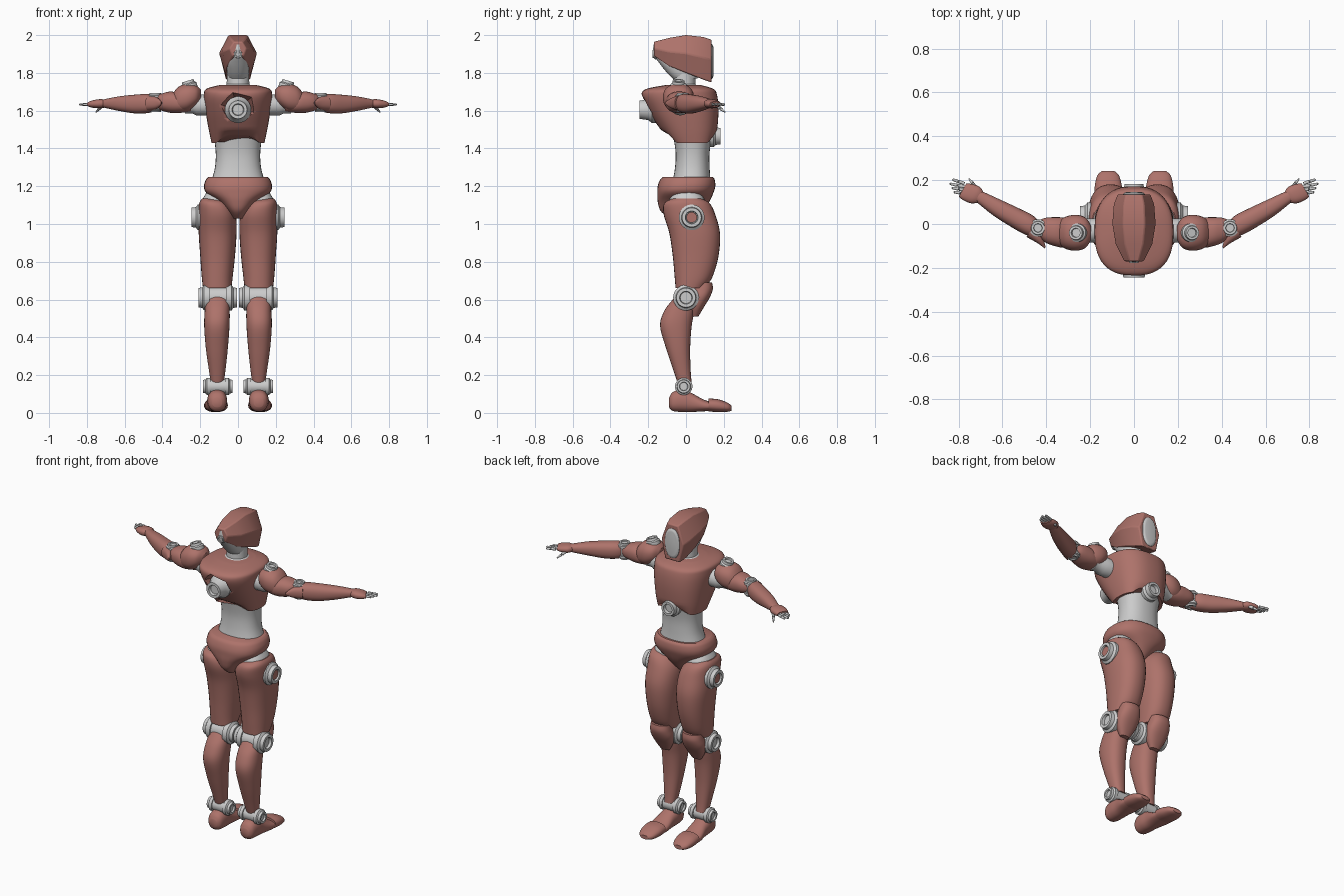
import bpy, bmesh, math
from mathutils import Vector as V

red = bpy.data.materials.new("shell_red")
red.diffuse_color = (0.42, 0.17, 0.145, 1)
X, Y, Z = V((1, 0, 0)), V((0, 1, 0)), V((0, 0, 1))


def make(name, bm, mat=None, mirror=False, angle=40):
    bmesh.ops.recalc_face_normals(bm, faces=bm.faces)
    me = bpy.data.meshes.new(name)
    bm.to_mesh(me)
    bm.free()
    ob = bpy.data.objects.new(name, me)
    bpy.context.collection.objects.link(ob)
    if mat:
        me.materials.append(mat)
    bpy.ops.object.select_all(action='DESELECT')
    ob.select_set(True)
    bpy.context.view_layer.objects.active = ob
    bpy.ops.object.shade_smooth_by_angle(angle=math.radians(angle))
    if mirror:
        ob.modifiers.new("mirror", 'MIRROR').use_mirror_merge = False
    return ob


def skin(rings):
    """Join rings of points into a closed tube."""
    bm = bmesh.new()
    vs = [[bm.verts.new(p) for p in r] for r in rings]
    n = len(vs[0])
    for a, b in zip(vs, vs[1:]):
        for i in range(n):
            bm.faces.new((a[i], a[(i + 1) % n], b[(i + 1) % n], b[i]))
    bm.faces.new(vs[0])
    bm.faces.new(vs[-1])
    return bm


def loft(name, secs, u=X, v=Y, mat=None, mirror=False, p=2.3, seg=32, steps=5, warp=None):
    """Smooth body through sections (x, y, z, radius_u, radius_v)."""
    k = [V(s) for s in secs]
    k = [k[0]] + k + [k[-1]]
    out = []
    for i in range(1, len(k) - 2):
        a, b, c, d = k[i - 1:i + 3]
        for j in range(steps + (i == len(k) - 3)):
            t = j / steps
            out.append(0.5 * (2 * b + (c - a) * t + (2 * a - 5 * b + 4 * c - d) * t * t
                              + (3 * b - a - 3 * c + d) * t ** 3))
    rings = []
    for s in out:
        ring = []
        for i in range(seg):
            w = 2 * math.pi * i / seg
            c, d = math.cos(w), math.sin(w)
            q = (V(s[:3]) + u * s[3] * math.copysign(abs(c) ** (2 / p), c)
                 + v * s[4] * math.copysign(abs(d) ** (2 / p), d))
            ring.append(warp(q) if warp else q)
        rings.append(ring)
    return make(name, skin(rings), mat, mirror)


def upright(name, rows, **kw):
    """Vertical loft from rows (z, centre_x, half_x, y_min, y_max)."""
    return loft(name, [(cx, (a + b) / 2, z, rx, (b - a) / 2) for z, cx, rx, a, b in rows], **kw)


def lathe(name, at, axis, prof, mat=None, mirror=False, seg=32):
    """Turned part: profile of (radius, distance along axis)."""
    axis = V(axis).normalized()
    u = axis.orthogonal().normalized()
    v = axis.cross(u)
    rings = [[V(at) + axis * h + (u * math.cos(2 * math.pi * i / seg) + v * math.sin(2 * math.pi * i / seg)) * r
              for i in range(seg)] for r, h in prof]
    return make(name, skin(rings), mat, mirror, 30)


def cap(r, a, b):
    """Stepped joint cap from a to b with a dished centre."""
    d = b - a
    return [(r, a), (r, a + .5 * d), (.8 * r, a + .65 * d), (.75 * r, b),
            (.5 * r, b), (.45 * r, b - .25 * d), (.001, b - .25 * d)]


def barrel(r, h, e):
    """Symmetric joint barrel: waist radius r, end caps e long."""
    half = cap(r, h - e, h)
    return [(q, -t) for q, t in reversed(half)] + [(r * .85, e - h), (r * .85, h - e)] + half


# Helmet: faceted hood, open behind, flat at the face
hood = []
for y, top, bot, w in [(-.17, 1.965, 1.89, .045), (-.09, 1.985, 1.835, .085), (0, 2.0, 1.80, .1),
                       (.09, 1.99, 1.765, .093), (.135, 1.975, 1.75, .075)]:
    m = bot + (top - bot) * .52
    hood.append([V((.5 * w, y, top)), V((w, y, m)), V((.68 * w, y, bot)),
                 V((-.68 * w, y, bot)), V((-w, y, m)), V((-.5 * w, y, top))])
helmet = make("helmet", skin(hood), red, angle=28)
bev = helmet.modifiers.new("bevel", 'BEVEL')
bev.width, bev.segments = .006, 2
loft("face_plate", [(0, .1, 1.86, .05, .092), (0, .137, 1.86, .05, .092), (0, .145, 1.86, .035, .075)], X, Z, steps=2)
upright("inner_head", [(1.77, 0, .05, -.07, .06), (1.80, 0, .058, -.10, .06), (1.85, 0, .06, -.14, .03),
                       (1.90, 0, .045, -.172, 0), (1.95, 0, .025, -.172, 0)])
lathe("head_port", (0, -.15, 1.9), -Y, cap(.028, 0, .028))
lathe("neck", (0, -.01, 1.69), Z, [(.075, 0), (.075, .04), (.06, .05), (.058, .12)])


# Chest shell with arched lower hem and a recess around the rear port
def hem(q):
    k = max(0, 1 - (abs(q.x) / .11) ** 4) * max(0, (1.5 - q.z) / .07)
    return q + Z * .04 * k


chest = upright("chest_shell", [(1.43, 0, .14, -.085, .15), (1.5, 0, .155, -.135, .165),
                                (1.6, 0, .172, -.2, .172), (1.68, 0, .18, -.235, .165),
                                (1.715, 0, .168, -.21, .145), (1.735, 0, .1, -.11, .08)],
                mat=red, p=2.5, warp=hem, seg=48)
cut = lathe("recess_cutter", (0, -.13, 1.61), -Y, [(.07, 0), (.12, .15)], seg=6)
cut.scale.z = .85
cut.location.z = 1.61 * .15
cut.hide_render = True
cut.hide_set(True)
bo = chest.modifiers.new("recess", 'BOOLEAN')
bo.object, bo.operation = cut, 'DIFFERENCE'
lathe("rear_port", (0, -.1, 1.605), -Y, [(.07, 0), (.07, .08), (.055, .1), (.048, .145), (.032, .145),
                                         (.028, .13), (.001, .13)])
lathe("front_port", (0, .11, 1.465), Y, cap(.058, 0, .072))

# Waist and pelvis
upright("waist", [(1.23, 0, .14, -.07, .13), (1.30, 0, .122, -.058, .125), (1.38, 0, .118, -.055, .125),
                  (1.48, 0, .13, -.07, .14)])
upright("pelvis", [(1.03, 0, .025, -.09, .05), (1.07, 0, .055, -.135, .09), (1.12, 0, .105, -.15, .125),
                   (1.165, 0, .168, -.152, .145), (1.20, 0, .18, -.15, .155), (1.235, 0, .17, -.137, .152),
                   (1.25, 0, .155, -.12, .14)], mat=red, p=2.4)

# Legs
R = dict(mat=red, mirror=True)
upright("hip_ball", [(1.06, .11, .07, -.07, .08), (1.12, .11, .08, -.09, .1), (1.17, .11, .055, -.06, .07)], mirror=True)
upright("thigh", [(.66, .11, .075, -.055, .1), (.72, .11, .082, -.06, .14), (.83, .108, .092, -.07, .172),
                  (.95, .108, .1, -.088, .18), (1.05, .11, .098, -.118, .155), (1.11, .125, .08, -.115, .125),
                  (1.135, .14, .05, -.07, .08)], **R)
upright("knee_guard", [(.51, .11, .03, .03, .065), (.56, .11, .058, .02, .095), (.61, .11, .07, .02, .125),
                       (.655, .11, .065, .03, .142), (.69, .11, .06, .04, .138)], **R)
lathe("hip_joint", (.18, .03, 1.035), X, cap(.068, 0, .066), mirror=True)
lathe("hip_joint_pin", (.2, .03, 1.035), X, [(.028, 0), (.028, .038)], red, True)
lathe("knee_joint", (.107, 0, .61), X, barrel(.068, .103, .06), mirror=True)
upright("calf", [(.16, .11, .035, -.045, .03), (.22, .11, .043, -.065, .025), (.34, .112, .058, -.105, .022),
                 (.46, .112, .067, -.137, .03), (.54, .11, .066, -.115, .045), (.6, .109, .06, -.07, .05),
                 (.63, .109, .045, -.04, .045)], **R)
lathe("ankle_joint", (.107, -.012, .14), X, barrel(.046, .078, .04), mirror=True)
loft("foot", [(.11, -.09, .055, .025, .025), (.11, -.07, .06, .045, .05), (.11, -.02, .065, .052, .06),
              (.112, .03, .055, .052, .05), (.115, .09, .04, .06, .032), (.116, .13, .035, .06, .024)], X, Z, **R)
loft("toe_cap", [(.116, .12, .042, .062, .034), (.117, .17, .038, .062, .034), (.118, .22, .03, .05, .024),
                 (.118, .242, .024, .028, .012)], X, Z, **R)

# Arms
N = V((-.5, .86, 0))
lathe("shoulder_joint", (.14, -.03, 1.63), X, [(.055, 0), (.055, .08), (.045, .1), (.045, .14)], mirror=True)
loft("shoulder_guard", [(.195, -.04, 1.685, .03, .025), (.22, -.04, 1.68, .068, .052), (.265, -.04, 1.67, .082, .072),
                        (.315, -.04, 1.66, .072, .066), (.35, -.04, 1.645, .045, .04)], Y, Z, **R)
loft("upper_arm", [(.25, -.04, 1.63, .05, .035), (.31, -.04, 1.64, .068, .052), (.36, -.035, 1.645, .066, .056),
                   (.405, -.028, 1.645, .056, .045), (.435, -.02, 1.645, .035, .035)], Y, Z, **R)
lathe("shoulder_cap", (.255, -.04, 1.72), (.3, 0, 1), cap(.042, 0, .04), mirror=True)
lathe("elbow_joint", (.438, -.018, 1.643), Z, barrel(.04, .05, .025), mirror=True)
loft("elbow_fin", [(.405, -.108, 1.64, .004, .006), (.43, -.068, 1.64, .022, .03), (.47, -.025, 1.64, .04, .042)],
     N, Z, **R)
loft("forearm", [(.425, -.045, 1.64, .025, .035), (.475, -.008, 1.638, .046, .05), (.54, .028, 1.635, .046, .05),
                 (.62, .072, 1.637, .04, .04), (.69, .115, 1.638, .03, .026), (.715, .13, 1.638, .025, .02)],
     N, Z, **R)
loft("hand", [(.70, .12, 1.638, .028, .018), (.725, .132, 1.637, .043, .024), (.76, .146, 1.635, .042, .021),
              (.782, .155, 1.634, .034, .014)], N, Z, **R)

# Fingers: two grey segments each, plus a drooping thumb
for i in range(4):
    a = V((.792 - .014 * abs(i - 1.2) + .004 * (2 - i), .185 - .016 * i, 1.634))
    tip = V((.85 - .007 * (3 - i) * (i == 0) - .009 * i, .203 - .019 * i, 1.632))
    a.x = .765 + .004 * (2 - i)
    d = tip - a
    L = d.length
    lathe(f"finger_{i + 1}", a, d, [(.007, 0), (.008, .46 * L), (.004, .5 * L), (.0075, .54 * L),
                                    (.006, .93 * L), (.002, L)], mirror=True, seg=12)
a, tip = V((.715, .155, 1.632)), V((.752, .207, 1.592))
L = (tip - a).length
lathe("thumb", a, tip - a, [(.01, 0), (.009, .5 * L), (.005, .54 * L), (.008, .58 * L), (.003, L)], mirror=True, seg=12)
